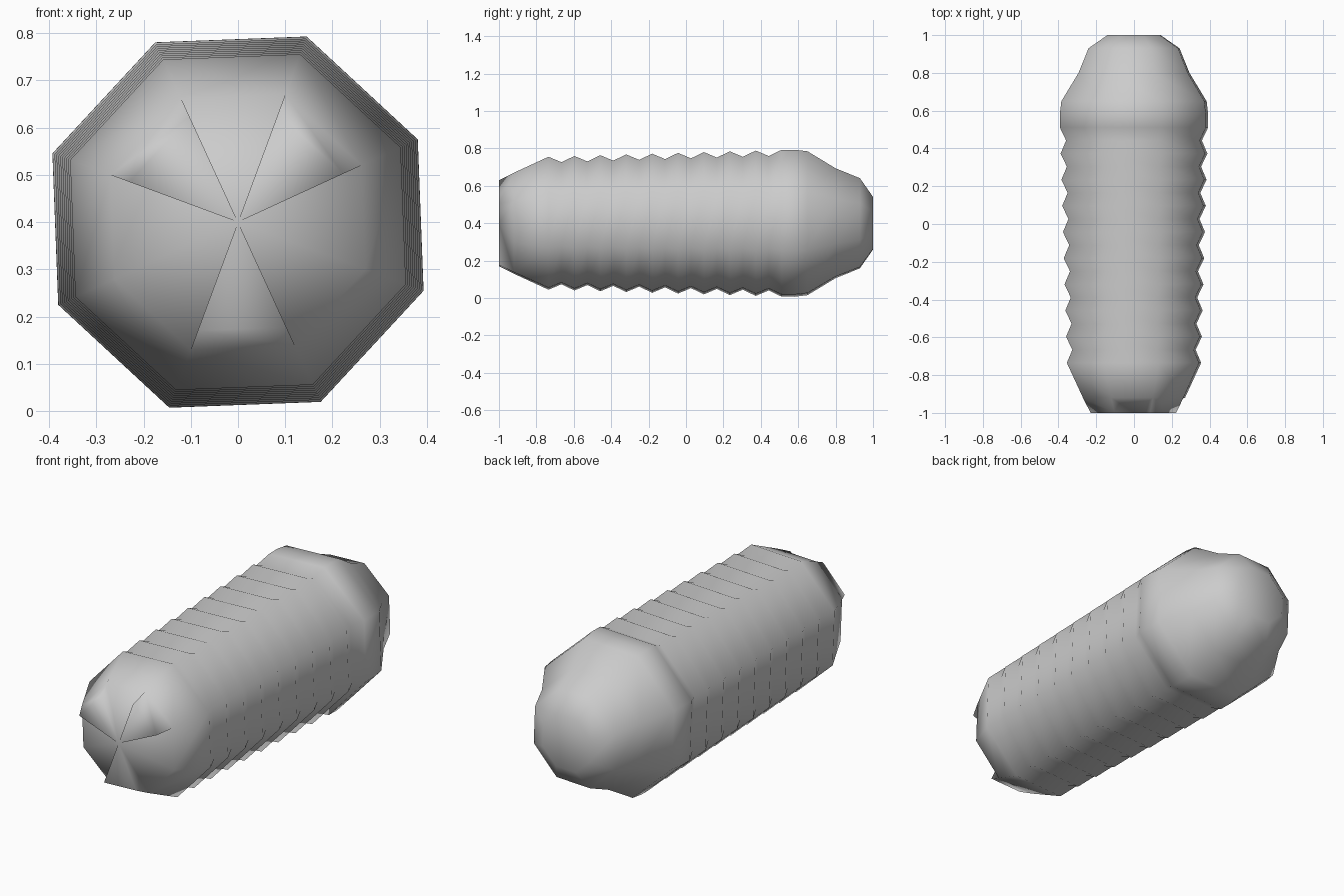
import bpy, bmesh, math

if "Cube" in bpy.data.objects:
    bpy.data.objects.remove(bpy.data.objects["Cube"])

SIDES = 8
TURN = math.radians(24.7)
CZ = 0.4


def point(r, y, k):
    a = TURN + k * math.tau / SIDES
    return (r * math.cos(a), y, CZ + r * math.sin(a))


# lengthwise profile (y, radius): snout, ridged body, rounded tail
profile = [(-0.92, 0.288)]
for i in range(10):
    y = -0.735 + i * 0.1385
    peak = 0.379 + i * 0.0044
    profile.append((y, peak))
    if i < 9:
        profile.append((y + 0.069, peak - 0.031))
profile += [(0.58, 0.419), (0.65, 0.410), (0.80, 0.313), (0.93, 0.257), (1.0, 0.15)]

bm = bmesh.new()
rings = [[bm.verts.new(point(r, y, k)) for k in range(SIDES)] for y, r in profile]

# octagonal body skin
for a, b in zip(rings, rings[1:]):
    for k in range(SIDES):
        n = (k + 1) % SIDES
        bm.faces.new((a[k], a[n], b[n], b[k]))
bm.faces.new(rings[-1])

# mouth: fan around one centre, with three sectors raised into flat jaws
centre = bm.verts.new((0, -1.0, CZ))
front = rings[0]
for k in range(SIDES):
    n = (k + 1) % SIDES
    if k in (0, 2, 5):
        p = bm.verts.new(point(0.245, -1.0, k))
        q = bm.verts.new(point(0.245, -1.0, n))
        bm.faces.new((centre, p, q))
        bm.faces.new((p, front[k], front[n], q))
        bm.faces.new((centre, front[k], p))
        bm.faces.new((centre, q, front[n]))
    else:
        bm.faces.new((centre, front[k], front[n]))

bmesh.ops.recalc_face_normals(bm, faces=bm.faces)
for f in bm.faces:
    f.smooth = True
mesh = bpy.data.meshes.new("ridged_body")
bm.to_mesh(mesh)
bm.free()
bpy.context.collection.objects.link(bpy.data.objects.new("ridged_body", mesh))
